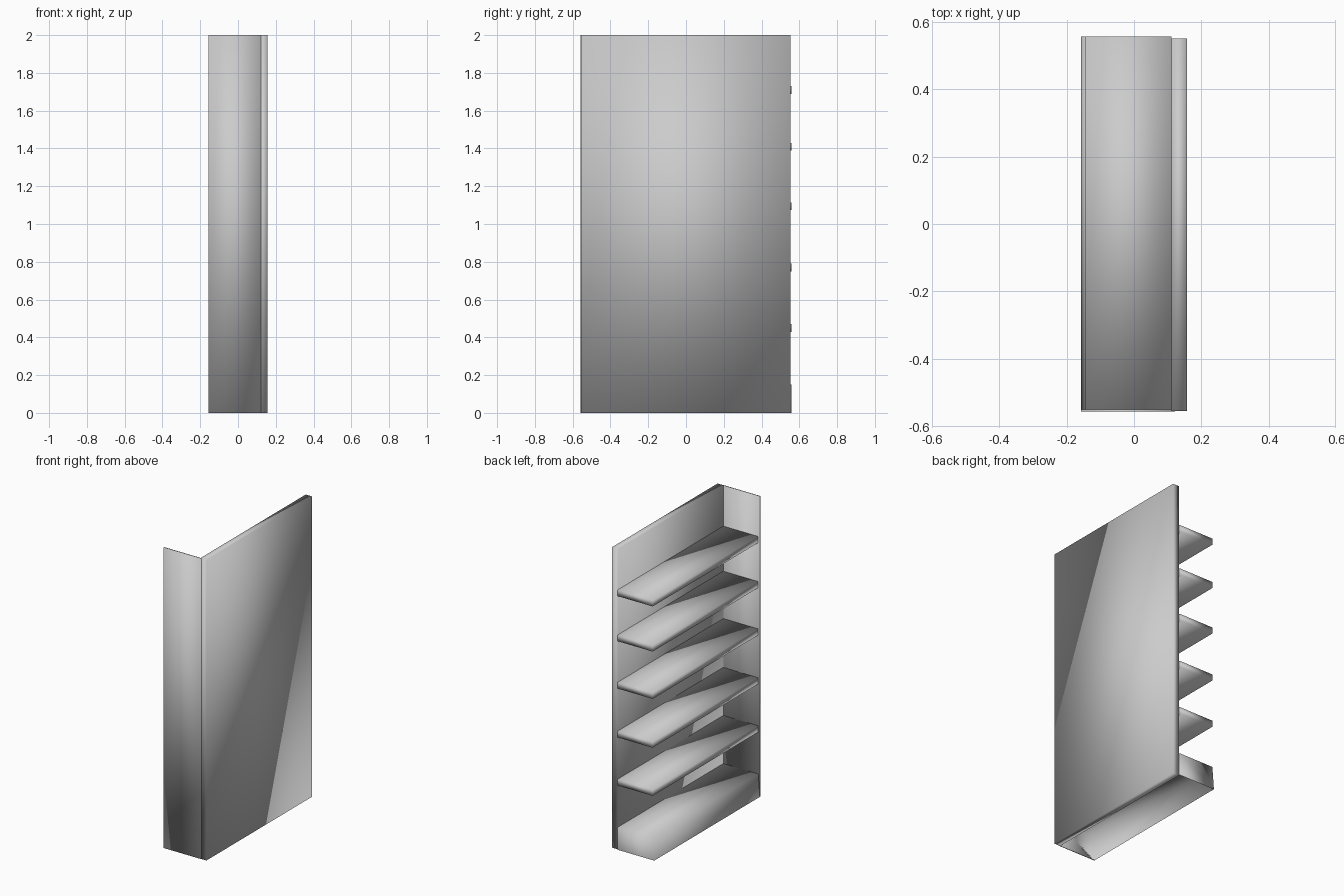
import bpy
import bmesh

cube = bpy.data.objects.get("Cube")
if cube:
    bpy.data.objects.remove(cube, do_unlink=True)

# One plain light grey for the whole unit
grey = bpy.data.materials.new("light_grey")
grey.use_nodes = True
colour = (0.6, 0.6, 0.6, 1.0)
grey.diffuse_color = colour
grey.node_tree.nodes["Principled BSDF"].inputs["Base Color"].default_value = colour


def box(name, low, high, flare=0.0, open_bottom=False):
    """Smooth-shaded box; flare pushes the bottom edge out on the -x side."""
    bm = bmesh.new()
    bmesh.ops.create_cube(bm, size=1)
    for v in bm.verts:
        bottom = v.co.z < 0
        v.co = [high[i] if v.co[i] > 0 else low[i] for i in range(3)]
        if bottom and v.co.x == low[0] or bottom and abs(v.co.x - low[0]) < 1e-4:
            v.co.x -= flare
    if open_bottom:
        under = [f for f in bm.faces if f.normal.z < -0.9]
        bmesh.ops.delete(bm, geom=under, context="FACES_ONLY")
    for f in bm.faces:
        f.smooth = True
    mesh = bpy.data.meshes.new(name)
    bm.to_mesh(mesh)
    bm.free()
    mesh.materials.append(grey)
    ob = bpy.data.objects.new(name, mesh)
    bpy.context.collection.objects.link(ob)
    return ob


BACK = 0.112      # face of the tall panel that carries the shelves
FRONT = -0.145    # free long edge of the shelves
END = 0.558       # overall half length

# Tall panel and thin end panel
box("back_panel", (BACK, -0.556, 0), (0.157, 0.552, 2))
box("end_panel", (-0.157, -END, 0), (0.122, -0.552, 2))

# Shelves
for i, top in enumerate((0.47, 0.79, 1.115, 1.43, 1.73)):
    box(f"shelf_{i + 1}", (FRONT, -0.552, top - 0.042), (BACK, END, top))

# Hollow plinth with a slightly flared front
box("base_shelf", (FRONT, -0.552, 0), (BACK, END, 0.15), flare=0.012, open_bottom=True)
